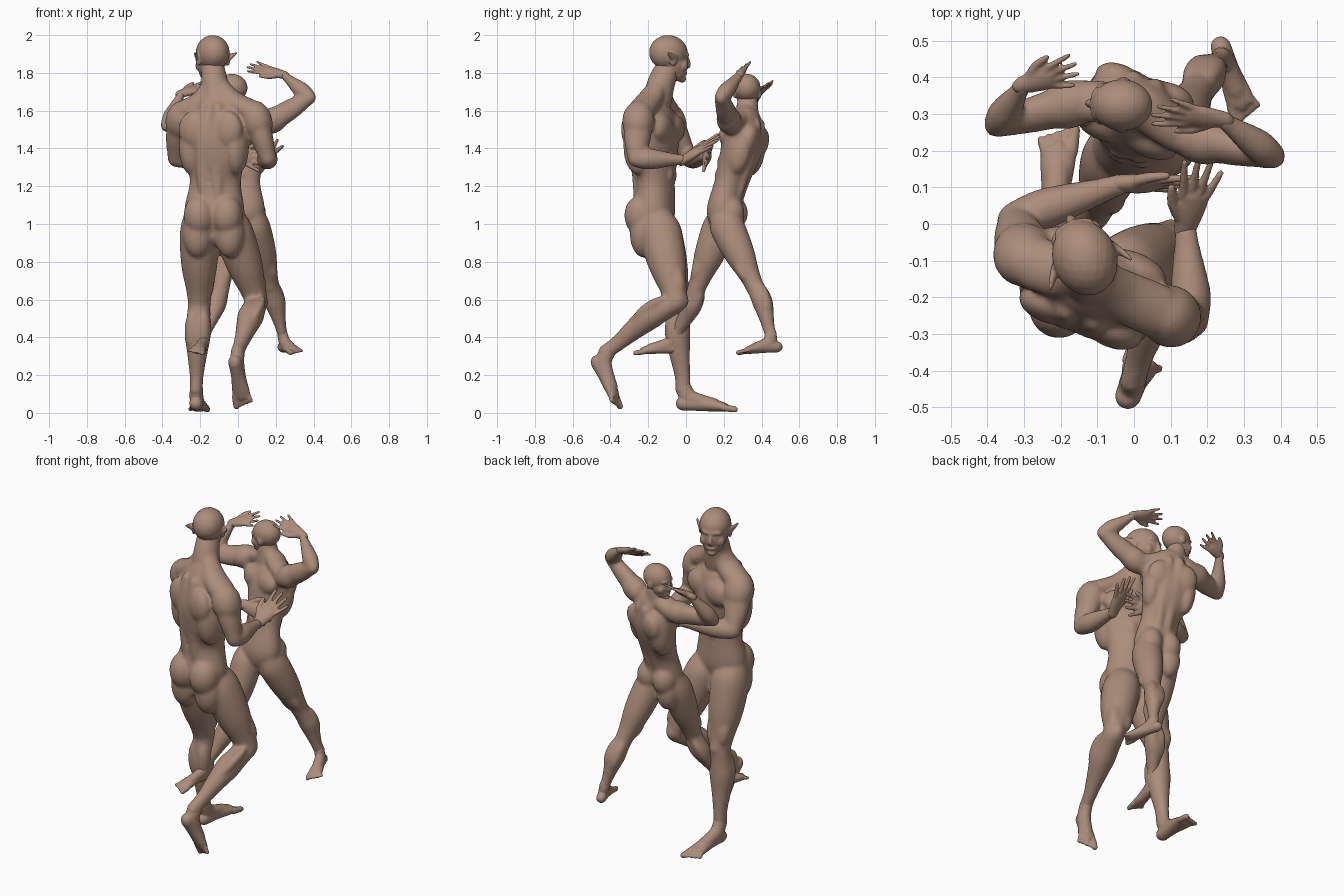
import bpy, bmesh, math
from mathutils import Vector as V, Matrix

if "Cube" in bpy.data.objects:
    bpy.data.objects.remove(bpy.data.objects["Cube"])

skin = bpy.data.materials.new("warm tan skin")
skin.diffuse_color = (0.41, 0.265, 0.195, 1)
skin.use_nodes = True
skin.node_tree.nodes["Principled BSDF"].inputs["Base Color"].default_value = skin.diffuse_color
Z = V((0, 0, 1))

# unit ball used for every muscle and rounded end
ball = bmesh.new()
bmesh.ops.create_icosphere(ball, subdivisions=3, radius=1)
BALL_V = [v.co.copy() for v in ball.verts]
BALL_F = [[v.index for v in f.verts] for f in ball.faces]
ball.free()


def blob(bm, c, x, y, z, radii):
    """Ellipsoid with its three axes along x, y, z."""
    m = Matrix([x.normalized() * radii[0], y.normalized() * radii[1], z.normalized() * radii[2]]).transposed()
    n = len(bm[0])
    bm[0].extend(m @ v + c for v in BALL_V)
    bm[1].extend([i + n for i in f] for f in BALL_F)


def spline(p0, p1, p2, p3, t):
    return 0.5 * (2 * p1 + (p2 - p0) * t + (2 * p0 - 5 * p1 + 4 * p2 - p3) * t * t
                  + (3 * p1 - p0 - 3 * p2 + p3) * t ** 3)


def loft(bm, secs, side, sub=4, n=20):
    """Smooth tube through (point, half width, half depth[, side]) sections."""
    rows = []
    for s in secs:
        sd = s[3] if len(s) > 3 else side
        rows.append((V(s[0]), V((s[1], s[2], 0)), V(sd)))
    fine = []
    for i in range(len(rows) - 1):
        q = [rows[max(i - 1, 0)], rows[i], rows[i + 1], rows[min(i + 2, len(rows) - 1)]]
        for k in range(sub):
            fine.append([spline(*[r[j] for r in q], k / sub) for j in range(3)])
    fine.append(rows[-1])
    o = len(bm[0])
    for i, (p, w, sd) in enumerate(fine):
        t = (fine[min(i + 1, len(fine) - 1)][0] - fine[max(i - 1, 0)][0]).normalized()
        x = (sd - t * sd.dot(t)).normalized()
        y = t.cross(x)
        for a in [2 * math.pi * k / n for k in range(n)]:
            bm[0].append(p + x * w.x * math.cos(a) + y * w.y * math.sin(a))
    last = o + (len(fine) - 1) * n
    for a in range(o, last, n):
        bm[1].extend([a + k, a + (k + 1) % n, a + n + (k + 1) % n, a + n + k] for k in range(n))
    bm[1].append([o + k for k in reversed(range(n))])
    bm[1].append([last + k for k in range(n)])
    for p, w, sd in (fine[0], fine[-1]):                                   # rounded ends
        r = min(w.x, w.y) * 0.97
        blob(bm, p, V((1, 0, 0)), V((0, 1, 0)), Z, (r, r, r))


def hand(bm, s, wrist, tip, thumb):
    w, d = V(wrist), V(tip) - V(wrist)
    L = d.length
    d.normalize()
    th = V(thumb)
    th = (th - d * th.dot(d)).normalized()
    loft(bm, [(w - d * .02 * s, .029 * s, .024 * s), (w + d * L * .25, .042 * s, .025 * s),
              (w + d * L * .48, .045 * s, .018 * s)], th)
    for k in range(4):
        o = (1.5 - k) / 1.5
        b = w + d * L * .45 + th * o * .035 * s
        e = w + d * L * (.98 - .07 * abs(o - .3) - (.1 if k == 3 else 0)) + th * o * .058 * s
        loft(bm, [(b, .012 * s, .013 * s), (b.lerp(e, .5), .0115 * s, .0115 * s), (e, .009 * s, .009 * s)], th, 2, 10)
    a = w + d * L * .15 + th * .025 * s
    loft(bm, [(a, .018 * s, .018 * s), (a + d * L * .2 + th * .035 * s, .015 * s, .015 * s),
              (a + d * L * .42 + th * .05 * s, .011 * s, .011 * s)], d.cross(th), 2, 10)


def arm(bm, s, S, E, W):
    S, E, W = V(S), V(E), V(W)
    u, f = E - S, W - E
    side = u.cross(f).normalized()
    q = lambda a, b: (a * s, b * s)
    loft(bm, [(S, *q(.075, .08)), (S + u * .3, *q(.066, .076)), (S + u * .6, *q(.058, .069)),
              (S + u * .88, *q(.048, .052)), (E, *q(.045, .046))], side)
    loft(bm, [(E, *q(.045, .046)), (E + f * .25, *q(.056, .056)), (E + f * .5, *q(.049, .048)),
              (E + f * .8, *q(.036, .032)), (W, *q(.031, .026))], side)
    ax = u.cross(side)
    blob(bm, S + u * .14, side, ax, u, (.082 * s, .086 * s, .11 * s))      # shoulder muscle


def leg(bm, s, front, H, K, A):
    H, K, A = map(V, (H, K, A))
    t, c = K - H, A - K
    side = t.cross(front)
    q = lambda a, b: (a * s, b * s)
    cf = (front - c * (front.dot(c) / c.length_squared)).normalized()
    tf = (front - t * (front.dot(t) / t.length_squared)).normalized()
    loft(bm, [(H - t * .22, *q(.075, .07)), (H, *q(.1, .112)), (H + t * .25, *q(.103, .112)),
              (H + t * .55, *q(.093, .097)), (H + t * .82, *q(.07, .072)), (K, *q(.06, .062))], side)
    loft(bm, [(K, *q(.06, .06)), (K + c * .18 - cf * .008 * s, *q(.064, .062)),
              (K + c * .35 - cf * .016 * s, *q(.07, .068)), (K + c * .58 - cf * .01 * s, *q(.053, .055)),
              (K + c * .82, *q(.037, .042)), (A, *q(.035, .042))], side)
    for e in (-1, 1):                                                      # calf heads, thigh heads
        sd = side.normalized() * e * .028 * s
        blob(bm, K + c * .3 - cf * .036 * s + sd, side, cf, c, (.042 * s, .045 * s, .115 * s))
        blob(bm, H + t * .72 + tf * .032 * s + sd * 1.3, side, tf, t, (.042 * s, .042 * s, .1 * s))
    blob(bm, K + tf * .03 * s, side, tf, t, (.036 * s, .036 * s, .045 * s))  # kneecap


def foot(bm, s, sg, K, A, heel, toe):
    K, A, heel, toe = map(V, (K, A, heel, toe))
    q = lambda a, b: (a * s, b * s)
    d = toe - heel
    w = d.cross(A - heel).normalized()
    if w.x * sg > 0:                                                       # big toe on the inner side
        w = -w
    up = w.cross(d).normalized()
    if up.dot(A - heel) < 0:
        up = -up
    loft(bm, [(heel + up * .012 * s, *q(.036, .038)), (heel + d * .3 + up * .016 * s, *q(.037, .038)),
              (heel + d * .6 + up * .01 * s, *q(.047, .032)), (heel + d * .78 + up * .004 * s, *q(.05, .024))], w)
    loft(bm, [(A.lerp(K, .08), *q(.034, .039)), (A.lerp(heel + d * .3, .45), *q(.037, .046)),
              (heel + d * .6 + up * .02 * s, *q(.036, .028))], w)
    for k in range(5):
        r = (.02 if k == 0 else .0135) * s
        b = heel + d * .76 + w * (.034 - .0185 * k) * s + up * .002 * s
        e = heel + d * (.97 - .03 * k) + w * (.038 - .022 * k) * s - up * .004 * s
        loft(bm, [(b, r, r), (e, r * .85, r * .85)], w, 2, 10)


def head(bm, s, c, f, pointed):
    c, f = V(c), V(f).normalized()
    x = f.cross(Z).normalized()
    u = x.cross(f)
    P = lambda a, b, h: c + (x * a + f * b + u * h) * s
    B = lambda a, b, h, r: blob(bm, P(a, b, h), x, f, u, [k * s for k in r])
    B(0, -.012, .03, (.088, .105, .094))      # skull
    B(0, .022, -.02, (.073, .079, .092))
    B(0, .04, -.06, (.06, .058, .056))        # jaw
    B(0, .08, -.098, (.028, .022, .02))       # chin
    B(0, .088, -.066, (.028, .016, .011))     # lips
    B(0, .076, .03, (.058, .022, .018))       # brow
    loft(bm, [(P(0, .088, .025), .009 * s, .01 * s), (P(0, .108, -.018), .013 * s, .014 * s),
              (P(0, .096, -.036), .019 * s, .01 * s)], x, 3, 12)
    for e in (-1, 1):
        B(e * .042, .06, -.03, (.03, .03, .034))       # cheek
        B(e * .083, -.01, -.005, (.012, .022, .036))   # ear
        if pointed:
            loft(bm, [(P(e * .082, -.005, -.002), .012 * s, .024 * s), (P(e * .1, -.03, .012), .009 * s, .018 * s),
                      (P(e * .117, -.058, .022), .006 * s, .006 * s)], x, 3, 12)


def fuse(name, bm, voxel, soft):
    """Fuse overlapping parts into one smooth skin."""
    me = bpy.data.meshes.new(name)
    me.from_pydata(bm[0], [], bm[1])
    me.materials.append(skin)
    ob = bpy.data.objects.new(name, me)
    bpy.context.collection.objects.link(ob)
    r = ob.modifiers.new("fuse", 'REMESH')
    r.mode, r.voxel_size, r.use_smooth_shade = 'VOXEL', voxel, True
    sm = ob.modifiers.new("soften", 'SMOOTH')
    sm.factor, sm.iterations = .5, soft


def figure(name, s, fs, pelvis, pside, chest, cside, cup, neck, hd, face, pointed, arms, legs):
    bm, fine = ([], []), ([], [])
    p, c, nk, hd = V(pelvis), V(chest), V(neck), V(hd)
    px, cx, cu = V(pside).normalized(), V(cside).normalized(), V(cup).normalized()
    cx = (cx - cu * cx.dot(cu)).normalized()
    pf, cf = Z.cross(px) * fs, cu.cross(cx) * fs
    q = lambda a, b: (a * s, b * s)
    m = px.lerp(cx, .5)
    # trunk and neck
    loft(bm, [(p - Z * .1 * s, *q(.11, .085), px), (p, *q(.16, .112), px),
              (p.lerp(c, .4) + pf * .01 * s, *q(.137, .1), m), (p.lerp(c, .72), *q(.162, .12), cx),
              (c, *q(.19, .13), cx), (c + cu * .1 * s, *q(.182, .112), cx), (c + cu * .17 * s, *q(.13, .085), cx),
              (nk, *q(.08, .072), cx)], px, 5, 32)
    loft(bm, [(nk - cu * .03 * s, *q(.085, .08)), (nk.lerp(hd, .4), *q(.07, .073)), (hd - Z * .03 * s, *q(.06, .065))], cx)
    C = lambda a, b, h: c + (cx * a + cf * b + cu * h) * s
    B = lambda a, b, h, r: blob(bm, C(a, b, h), cx, cf, cu, [k * s for k in r])
    for e, ar in zip((-1, 1), arms):
        B(e * .085, .085, .045, (.1, .052, .078))      # chest muscle
        B(e * .13, -.035, -.05, (.062, .08, .15))      # flank muscle
        B(e * .095, -.085, .04, (.085, .05, .1))       # shoulder blade
        for k in range(3):                             # belly muscles
            o = p.lerp(c, .3 + .2 * k) + (cf.lerp(pf, .5) * (.088 + .01 * k) + m * e * .034) * s
            blob(bm, o, m, cf, Z, (.034 * s, .022 * s, .045 * s))
        loft(bm, [(p - pf * .075 * s + px * e * .03 * s, *q(.03, .025)),
                  (p.lerp(c, .5) - cf * .085 * s + m * e * .036 * s, *q(.036, .026)),
                  (C(e * .038, -.11, .0), *q(.034, .022)), (C(e * .04, -.08, .16), *q(.03, .03))], m)
        S = V(ar[0])
        loft(bm, [(nk.lerp(hd, .35) + cx * e * .02 * s, *q(.045, .045)), (nk.lerp(S, .4) + cu * .018 * s, *q(.07, .055)),
                  (S.lerp(nk, .12) + cu * .008 * s, *q(.075, .06))], cf)
        blob(bm, p + (px * e * .073 - pf * .06 - Z * .015) * s, px, pf, Z, (.085 * s, .09 * s, .11 * s))   # buttock
        blob(bm, p + (px * e * .085 - pf * .045 - Z * .11) * s, px, pf, Z, (.08 * s, .075 * s, .13 * s))   # upper hamstring
        arm(bm, s, *ar[:3])
        hand(fine, s, *ar[2:])
    for e, lg in zip((-1, 1), legs):
        leg(bm, s, pf, *lg[:3])
        foot(fine, s, e, *lg[1:])
    head(fine, s, hd, face, pointed)
    fuse(name + "_body", bm, .009, 12)
    fuse(name + "_head_hands_feet", fine, .0058, 4)


# tall figure with pointed ears, back to the front view
figure("tall_figure", 1.0, 1, (-.125, -.17, 1.06), (1, -.1, 0), (-.115, -.175, 1.46), (.93, -.36, 0), (0, 0, 1),
       (-.115, -.155, 1.68), (-.137, -.085, 1.875), (-.34, .93, -.12), True,
       [((-.295, -.1, 1.58), (-.328, .015, 1.345), (-.03, .11, 1.36), (.16, .11, 1.33), (0, .3, 1)),
        ((.09, -.25, 1.58), (.16, -.265, 1.345), (.14, -.01, 1.34), (.195, .18, 1.46), (-.9, 0, .37))],
       [((-.205, -.145, .98), (-.205, -.035, .58), (-.222, -.015, .11), (-.222, -.02, .037), (-.2, .27, .022)),
        ((-.03, -.145, .98), (.1, -.05, .59), (-.005, -.435, .315), (-.02, -.48, .265), (.03, -.355, .03))])

# smaller figure facing it, arms raised
figure("small_figure", .8, -1, (.015, .2, 1.07), (1, -.15, 0), (.005, .3, 1.42), (.92, -.36, 0), (0, .2, .97),
       (-.02, .325, 1.58), (-.04, .325, 1.695), (-1, .05, -.1), False,
       [((-.145, .335, 1.54), (-.375, .27, 1.52), (-.3, .38, 1.69), (-.15, .425, 1.74), (0, .8, .5)),
        ((.155, .235, 1.53), (.38, .185, 1.67), (.24, .285, 1.79), (.05, .31, 1.84), (.1, -.7, -.6))],
       [((-.06, .185, 1.0), (-.09, .06, .67), (-.18, -.06, .39), (-.19, -.065, .335), (-.22, -.27, .325)),
        ((.085, .21, 1.0), (.17, .36, .68), (.24, .455, .4), (.237, .485, .34), (.31, .28, .325))])
